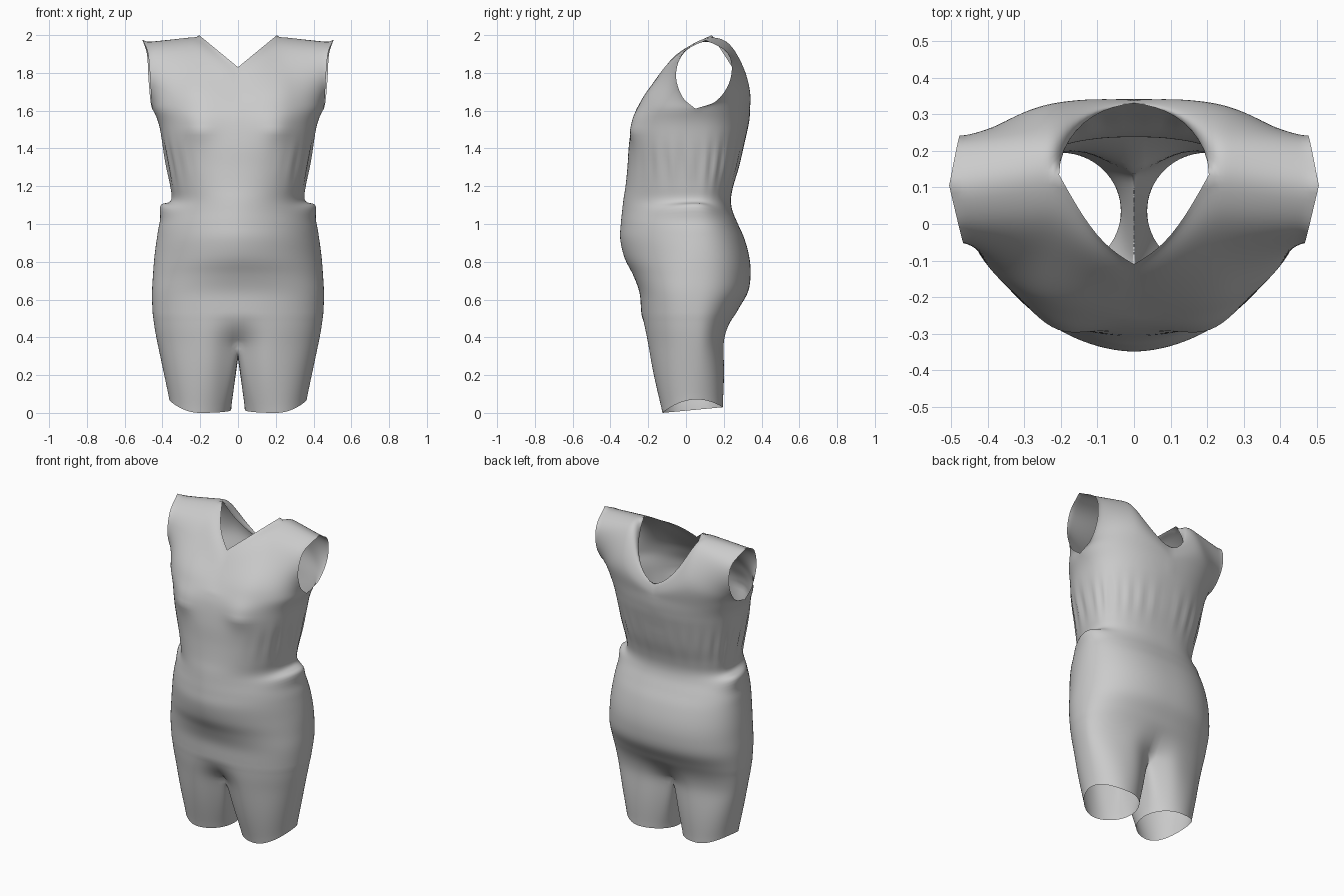
import bpy, bmesh
from math import sin, cos, pi, exp, radians
from mathutils import Vector

if "Cube" in bpy.data.objects:
    bpy.data.objects.remove(bpy.data.objects["Cube"])

N = 30          # columns per quarter of the body
NECK = 10       # column that meets the neck corner


def spline(pts, v):
    """Catmull-Rom through equally weighted points, v in 0..1."""
    f = min(max(v, 0), 1) * (len(pts) - 1)
    i = min(int(f), len(pts) - 2)
    t = f - i
    b, c = Vector(pts[i]), Vector(pts[i + 1])
    a = Vector(pts[i - 1]) if i else b * 2 - c
    d = Vector(pts[i + 2]) if i + 2 < len(pts) else c * 2 - b
    return (b * 2 + (c - a) * t + (a * 2 - b * 5 + c * 4 - d) * t * t
            + (b * 3 - a - c * 3 + d) * t ** 3) / 2


# Body profile: height, half width, front y, back y, front roundness
PROFILE = [(1.61, .455, -.262, .34, 2.3), (1.54, .422, -.284, .334, 2.3),
           (1.42, .398, -.302, .308, 2.3), (1.30, .375, -.31, .28, 2.2),
           (1.20, .358, -.32, .25, 2.1), (1.13, .352, -.331, .238, 2.0),
           (1.07, .38, -.338, .246, 1.9), (1.00, .415, -.345, .275, 1.85),
           (.92, .43, -.348, .31, 1.85), (.82, .443, -.325, .336, 1.9),
           (.73, .45, -.28, .342, 2.1), (.64, .455, -.247, .328, 2.3),
           (.55, .453, -.238, .278, 2.3), (.46, .445, -.232, .23, 2.3),
           (.37, .428, -.22, .209, 2.3)]


def ring(v):
    """Half cross-section from front centre round the side to back centre."""
    z, a, yf, yb, n = spline(PROFILE, v)
    out = []
    for j in range(2 * N + 1):
        t = pi * j / (2 * N)
        s, c = max(sin(t), 0), cos(t)
        if j in (0, 2 * N):
            s = 0
        if j == N:
            c = 0
        e = 2 / (n if c > 0 else 2.3)
        x = a * s ** e
        y = .05 + ((yf if c > 0 else yb) - .05) * abs(c) ** e
        # cleft between the legs
        k = max(0, (.53 - z) / .16) ** 1.7 * exp(-(x / .085) ** 2)
        y += (.085 if c > 0 else -.07) * k
        # bust
        if c > 0:
            y -= .035 * exp(-((x - .21) / .09) ** 2 - ((z - 1.53) / .09) ** 2)
        # gathers above the waist, strongest at the sides and back
        g = exp(-((z - 1.32) / .1) ** 2) * (s ** 4 if c > 0 else .7)
        w = 1 + .016 * g * sin(26 * t) * (1 if x > .03 else 0)
        # puffed fold at the hip
        p = s ** 8 * exp(-((z - 1.065) / .035) ** 2)
        out.append(Vector((x * w + .028 * p, .05 + (y - .05) * w, z + .033 * p)))
    return out


bm = bmesh.new()


def grid(rows, flip=False):
    vs = [[bm.verts.new(p) for p in r] for r in rows]
    for r, q in zip(vs, vs[1:]):
        for i in range(len(r) - 1):
            f = [r[i], q[i], q[i + 1], r[i + 1]]
            bm.faces.new(f[::-1] if flip else f)


# Torso and hips
torso = [ring(i / 70) for i in range(71)]
grid(torso)


# Upper panels: blend centre, neck-corner and armhole curves
def panel(base, centre, corner, arm, scoop, flip):
    centre, corner, arm = ([base[k]] + c for k, c in
                           ((0, centre), (NECK, corner), (N, arm)))
    rows = []
    for i in range(25):
        v = i / 24
        row = []
        for j in range(N + 1):
            if j <= NECK:
                k, ca, cb, ja, jb = j / NECK, centre, corner, 0, NECK
            else:
                k, ca, cb, ja, jb = (j - NECK) / (N - NECK), corner, arm, NECK, N
            p = spline(ca, v).lerp(spline(cb, v), k)
            p += (base[j] - base[ja].lerp(base[jb], k)) * (1 - v) ** 2
            if j <= NECK and scoop:
                t = k * pi / 2
                a, b = Vector(ca[-1]), Vector(cb[-1])
                edge = Vector((b.x * sin(t), b.y + (a.y - b.y) * cos(t),
                               b.z + (a.z - b.z) * cos(t)))
                p += (edge - a.lerp(b, k)) * v ** 2
            elif j <= NECK:
                p.y -= .04 * sin(pi * k) * v ** 2
            row.append(p)
        rows.append(row)
    grid(rows, flip)


TIP, CORNER = (.506, .105, 1.975), (.205, .135, 1.999)
panel(torso[0][:N + 1],
      [(0, -.19, 1.72), (0, -.11, 1.83)],
      [(.24, -.2, 1.70), (.225, -.10, 1.82), (.21, .015, 1.945), CORNER],
      [(.46, -.02, 1.675), (.466, -.053, 1.79), (.478, -.012, 1.91), TIP],
      False, True)
panel(torso[0][N:][::-1],
      [(0, .338, 1.655), (0, .33, 1.70)],
      [(.24, .332, 1.74), (.225, .292, 1.87), (.21, .22, 1.975), CORNER],
      [(.464, .165, 1.655), (.474, .236, 1.77), (.482, .225, 1.90), TIP],
      True, False)

# Leg: blend the hip ring plus crotch saddle down to the tilted hem
M = 16
top = list(torso[-1])
front, back = top[0], top[-1]
for i in range(1, M + 1):
    s = pi * i / M
    y = (front.y + back.y) / 2 + (back.y - front.y) / 2 * cos(s)
    top.append(Vector((0, y, front.z - (.085 * sin(s) ** .7 if i < M else 0))))
hem = []
for i in range(len(top)):
    deg = -45 + 270 * i / (2 * N) if i <= 2 * N else 225 + 90 * (i - 2 * N) / M
    x, y = .2 + .164 * sin(radians(deg)), .035 - .16 * cos(radians(deg))
    hem.append(Vector((x, y, .055 * max(0, (x - .2) / .164) ** 2
                       + .03 * (y + .125) / .32)))
legs = []
for i in range(17):
    v = i / 16
    row = [a.lerp(b, v) for a, b in zip(top, hem)]
    for p, b in zip(row, hem):
        p.y += .05 * (b.y - .035) * sin(pi * v)     # slight thigh fullness
    legs.append(row)
grid(legs)

# Weld the pieces and relax the shoulders and crotch
bmesh.ops.remove_doubles(bm, verts=bm.verts[:], dist=.0008)
bmesh.ops.recalc_face_normals(bm, faces=bm.faces[:])
soft = [v for v in bm.verts if not v.is_boundary and (v.co.z > 1.5 or v.co.z < .5)]
for _ in range(12):
    bmesh.ops.smooth_vert(bm, verts=soft, factor=.5,
                          use_axis_x=True, use_axis_y=True, use_axis_z=True)

mesh = bpy.data.meshes.new("romper")
bm.to_mesh(mesh)
bm.free()
romper = bpy.data.objects.new("romper", mesh)
bpy.context.collection.objects.link(romper)

# Mirror to the other side
mirror = romper.modifiers.new("mirror", 'MIRROR')
mirror.use_clip = True
mirror.merge_threshold = .001
for p in mesh.polygons:
    p.use_smooth = True
